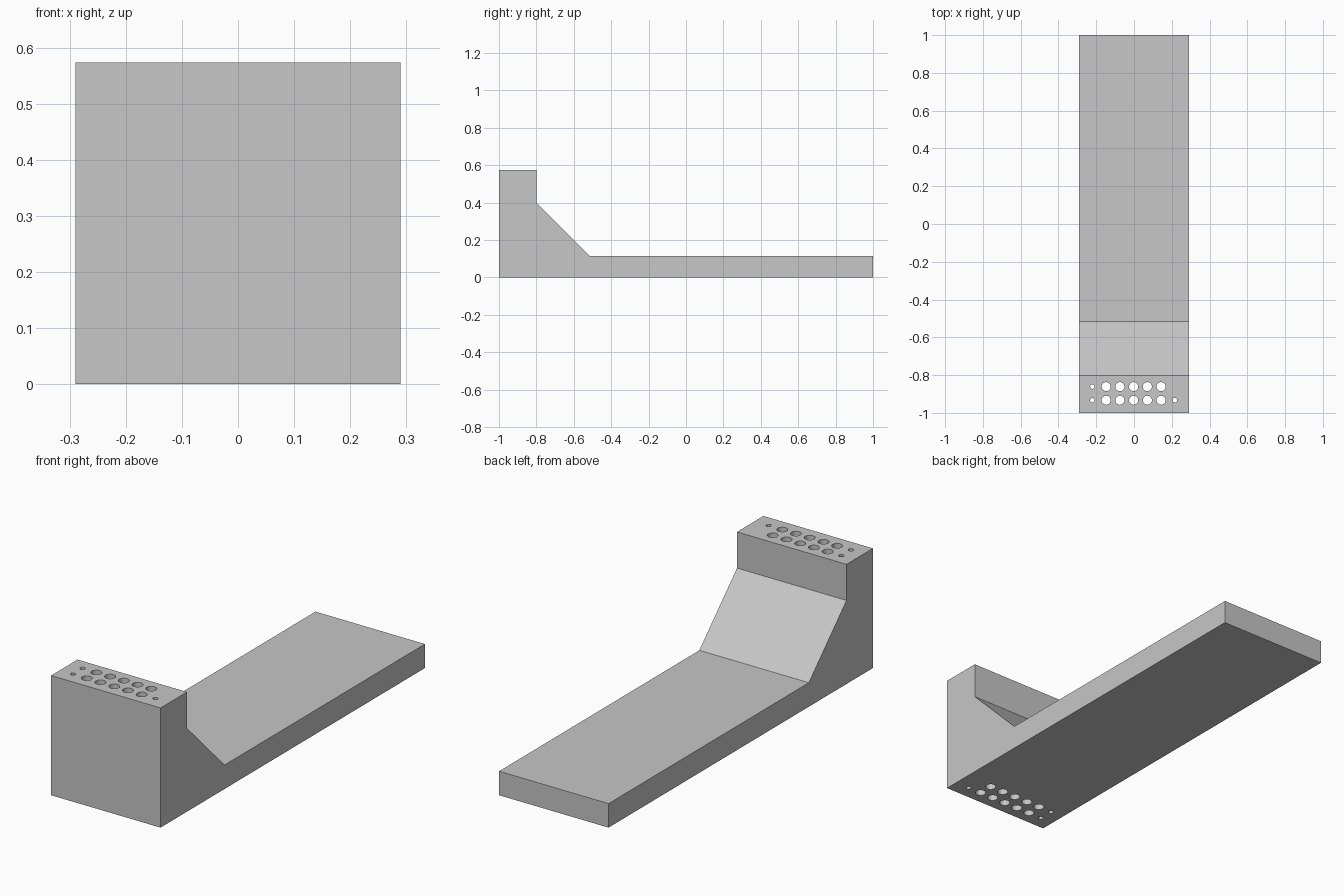
import bpy
import bmesh
from mathutils import Matrix

default_cube = bpy.data.objects.get("Cube")
if default_cube:
    bpy.data.objects.remove(default_cube, do_unlink=True)

HALF_WIDTH = 0.29
PITCH = 0.0727
ROWS = (-0.933, -0.861)

grey = bpy.data.materials.new("plain grey")
grey.use_nodes = True
colour = (0.57, 0.57, 0.57, 1)
grey.diffuse_color = colour
grey.node_tree.nodes["Principled BSDF"].inputs["Base Color"].default_value = colour


def add_object(name, bm):
    bmesh.ops.recalc_face_normals(bm, faces=bm.faces)
    mesh = bpy.data.meshes.new(name)
    bm.to_mesh(mesh)
    bm.free()
    mesh.materials.append(grey)
    obj = bpy.data.objects.new(name, mesh)
    bpy.context.scene.collection.objects.link(obj)
    return obj


# Bracket: side profile (y, z) extruded across the width
profile = [(-1, 0), (1, 0), (1, 0.115), (-0.515, 0.115),
           (-0.8, 0.4), (-0.8, 0.573), (-1, 0.573)]
bm = bmesh.new()
side = bm.faces.new([bm.verts.new((-HALF_WIDTH, y, z)) for y, z in profile])
extruded = bmesh.ops.extrude_face_region(bm, geom=[side])["geom"]
bmesh.ops.translate(bm, vec=(2 * HALF_WIDTH, 0, 0),
                    verts=[v for v in extruded if isinstance(v, bmesh.types.BMVert)])
bracket = add_object("bracket", bm)

# Hole cutters: two rows of wide holes, with narrow holes at three of the ends
bm = bmesh.new()
for row, y in enumerate(ROWS):
    for column in range(-3, 4):
        narrow = abs(column) == 3
        if column == 3 and row == 1:
            continue
        radius = 0.012 if narrow else 0.024
        bmesh.ops.create_cone(bm, cap_ends=True, segments=32, radius1=radius,
                              radius2=radius, depth=1,
                              matrix=Matrix.Translation((column * PITCH - 0.002, y, 0.3)))
cutter = add_object("hole_cutter", bm)
cutter.hide_render = True

# Drill the holes right through the upright block
drill = bracket.modifiers.new("drilled holes", 'BOOLEAN')
drill.operation = 'DIFFERENCE'
drill.solver = 'EXACT'
drill.object = cutter
bpy.context.view_layer.objects.active = bracket
bracket.select_set(True)
bpy.ops.object.modifier_apply(modifier=drill.name)
bpy.data.objects.remove(cutter, do_unlink=True)

# Round the hole walls while keeping every edge crisp
bpy.ops.object.shade_smooth_by_angle(angle=0.5)
